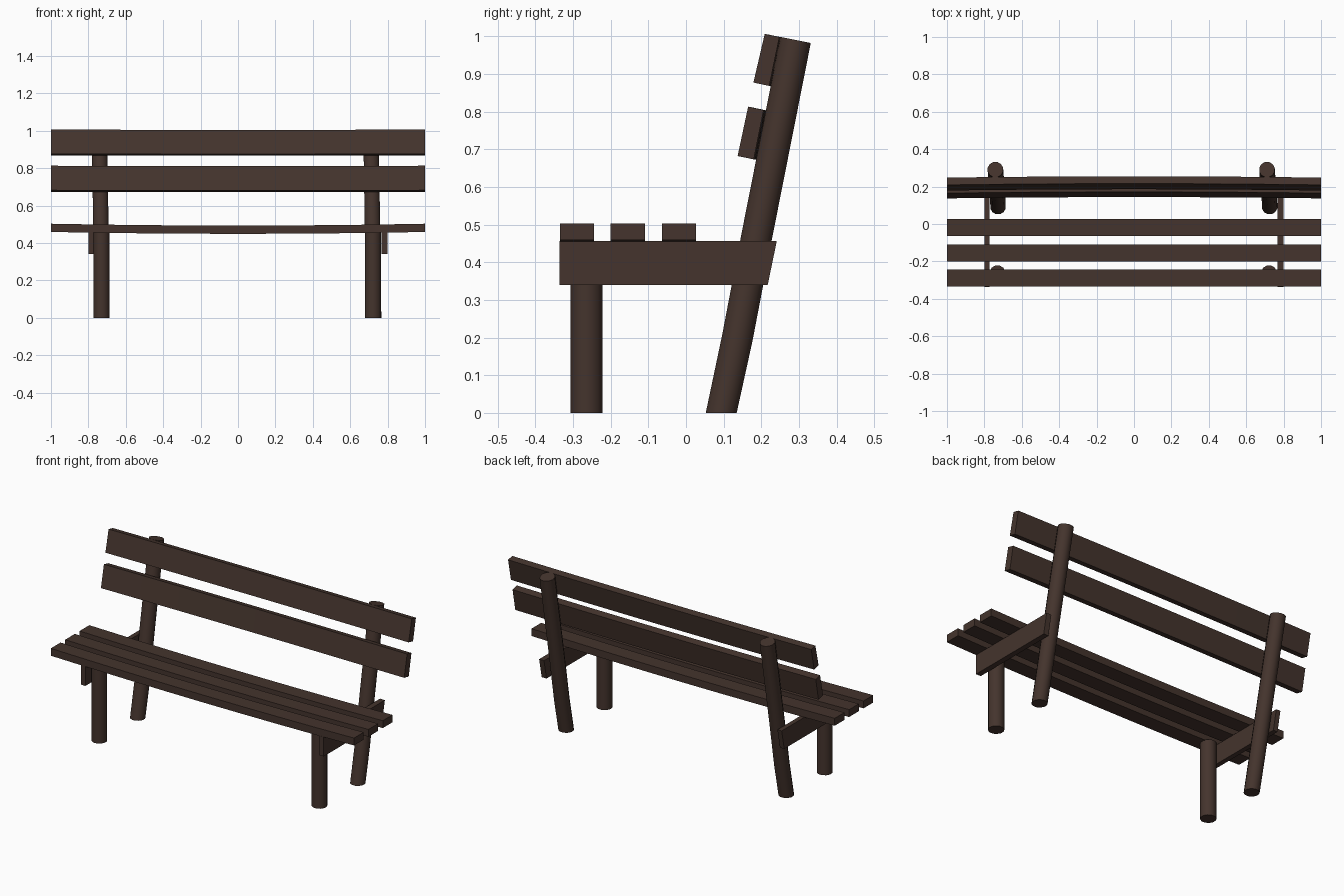
import bpy, bmesh, math
from mathutils import Vector, Matrix

if "Cube" in bpy.data.objects:
    bpy.data.objects.remove(bpy.data.objects["Cube"])

wood = bpy.data.materials.new("dark brown wood")
wood.diffuse_color = (0.058, 0.034, 0.026, 1)
wood.use_nodes = True
wood.node_tree.nodes["Principled BSDF"].inputs["Base Color"].default_value = wood.diffuse_color


def finish(name, bm, smooth=False):
    bmesh.ops.recalc_face_normals(bm, faces=bm.faces)
    me = bpy.data.meshes.new(name)
    bm.to_mesh(me)
    bm.free()
    me.materials.append(wood)
    ob = bpy.data.objects.new(name, me)
    bpy.context.collection.objects.link(ob)
    if smooth:
        bpy.context.view_layer.objects.active = ob
        ob.select_set(True)
        bpy.ops.object.shade_smooth_by_angle(angle=math.radians(40))
        ob.select_set(False)


def sweep(name, rings, smooth=False):
    """Bridge matching rings of points and cap both ends."""
    bm = bmesh.new()
    vs = [[bm.verts.new(p) for p in r] for r in rings]
    n = len(rings[0])
    for a, b in zip(vs, vs[1:]):
        for i in range(n):
            j = (i + 1) % n
            bm.faces.new((a[i], a[j], b[j], b[i]))
    bm.faces.new(vs[0])
    bm.faces.new(vs[-1])
    finish(name, bm, smooth)


def ring(centre, radius, tilt=0.0, squash=1.0, sides=12):
    """Circle of points, leaned backwards about x by tilt."""
    rot = Matrix.Rotation(-tilt, 3, 'X')
    pts = []
    for i in range(sides):
        a = 2 * math.pi * (i + 0.5) / sides
        pts.append(Vector(centre) + rot @ Vector((radius * math.cos(a), radius * squash * math.sin(a), 0)))
    return pts


def slat(name, profile, bow):
    """Plank along x with a (y, z) profile, slightly bowed in the middle."""
    rings = []
    for i in range(9):
        x = -1 + i / 4
        k = 1 - x * x
        rings.append([(x, y + bow[0] * k, z + bow[1] * k) for y, z in profile])
    sweep(name, rings)


# seat slats, sagging a little
for i, y in enumerate((-0.335, -0.200, -0.064)):
    slat(f"seat_slat_{i + 1}",
         [(y, 0.459), (y + 0.091, 0.459), (y + 0.091, 0.503), (y, 0.503)], (0, -0.010))

# backrest slats, bowed slightly backwards
slat("backrest_slat_lower", [(0.137, 0.682), (0.180, 0.673), (0.206, 0.804), (0.165, 0.813)], (0.007, -0.001))
slat("backrest_slat_upper", [(0.179, 0.877), (0.221, 0.868), (0.248, 0.998), (0.209, 1.006)], (0.007, -0.001))

lean = math.atan(0.2)
for side, x, inner, outer in (("left", -0.730, -0.772, -0.800), ("right", 0.722, 0.768, 0.800)):
    # straight round front leg
    sweep(f"front_leg_{side}",
          [ring((x, -0.264, z), 0.0435) for z in (0, 0.2, 0.457)], True)
    # leaning back post with a level foot and a square-cut top
    sweep(f"back_post_{side}", [
        ring((x + 0.003, 0.0935, 0), 0.0425),
        ring((x + 0.002, 0.1365, 0.2), 0.0425, lean),
        ring((x - 0.003, 0.190, 0.48), 0.0425, lean),
        ring((x - 0.011, 0.291, 0.990), 0.0425, lean)], True)
    # seat support plank joining front leg and back post
    profile = [(-0.3355, 0.34), (0.217, 0.34), (0.241, 0.456), (-0.3355, 0.456)]
    sweep(f"seat_support_{side}", [[(px, y, z) for y, z in profile] for px in (inner, outer)])
